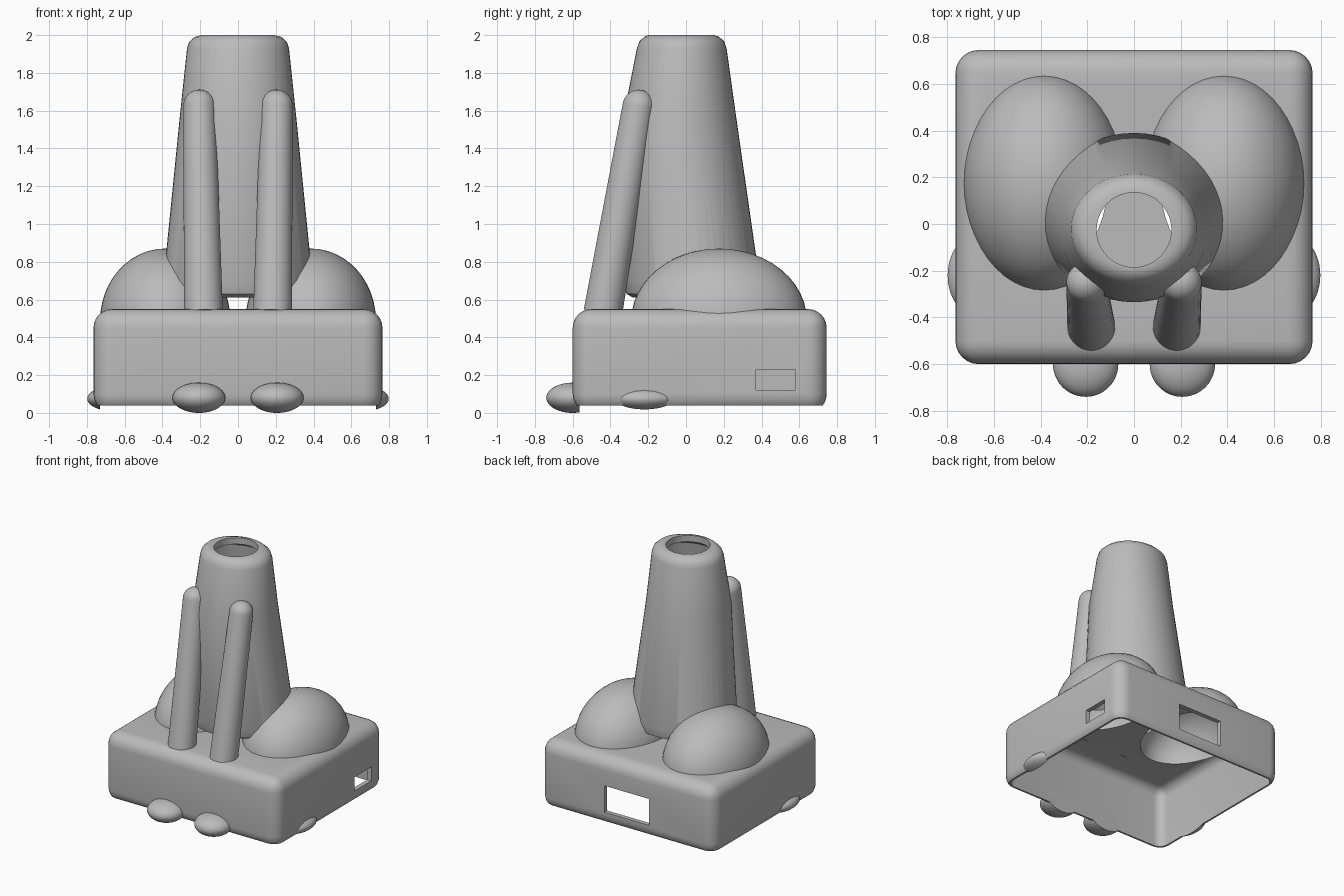
import bpy, bmesh, math
from mathutils import Vector, Matrix

if "Cube" in bpy.data.objects:
    bpy.data.objects.remove(bpy.data.objects["Cube"], do_unlink=True)

WALL = 0.035
grey = bpy.data.materials.new("plain grey")
grey.use_nodes = True
GREY = (0.5, 0.5, 0.5, 1)
grey.diffuse_color = GREY
grey.node_tree.nodes["Principled BSDF"].inputs["Base Color"].default_value = GREY


def make(name, bm):
    bmesh.ops.recalc_face_normals(bm, faces=bm.faces[:])
    mesh = bpy.data.meshes.new(name)
    bm.to_mesh(mesh)
    bm.free()
    mesh.materials.append(grey)
    ob = bpy.data.objects.new(name, mesh)
    bpy.context.collection.objects.link(ob)
    return ob


def box(name, lo, hi, radius=0):
    bm = bmesh.new()
    bmesh.ops.create_cube(bm, size=1)
    lo, hi = Vector(lo), Vector(hi)
    for v in bm.verts:
        v.co = (lo + hi) / 2 + v.co * (hi - lo)
    if radius:
        bmesh.ops.bevel(bm, geom=bm.edges[:], offset=radius, segments=6,
                        profile=0.5, affect='EDGES')
    return make(name, bm)


def ellipsoid(name, center, radii):
    bm = bmesh.new()
    bmesh.ops.create_uvsphere(bm, u_segments=48, v_segments=24, radius=1)
    bm.transform(Matrix.Translation(center) @ Matrix.Diagonal((*radii, 1)))
    return make(name, bm)


def loft(name, rings, n=48):
    """Closed skin through ellipses given as (z, half width, front y, back y)."""
    bm = bmesh.new()
    loops = []
    for z, rx, yf, yb in rings:
        angles = [2 * math.pi * i / n for i in range(n)]
        loops.append([bm.verts.new((rx * math.cos(a), (yf + yb) / 2
                      + (yb - yf) / 2 * math.sin(a), z)) for a in angles])
    for a, b in zip(loops, loops[1:]):
        for i in range(n):
            j = (i + 1) % n
            bm.faces.new((a[i], a[j], b[j], b[i]))
    bm.faces.new(loops[0][::-1])
    bm.faces.new(loops[-1])
    return make(name, bm)


def tapered_leg(name, bottom, top, r0, r1):
    """Slanted round bar with a dome on its upper end."""
    bottom, top = Vector(bottom), Vector(top)
    length = (top - bottom).length
    caps = [i * math.pi / 16 for i in range(8)]
    rings = [(0, r0, -r0, r0)]
    for a in caps:
        r = r1 * math.cos(a)
        rings.append((length + r1 * math.sin(a), r, -r, r))
    ob = loft(name, rings, 32)
    turn = (top - bottom).to_track_quat('Z', 'Y').to_matrix().to_4x4()
    ob.data.transform(Matrix.Translation(bottom) @ turn)
    return ob


def cut(ob, *cutters):
    for c in cutters:
        m = ob.modifiers.new("cut", 'BOOLEAN')
        m.operation = 'DIFFERENCE'
        m.solver = 'EXACT'
        m.object = c


# Hollow cutters
room = box("room_cutter", (-0.73, -0.565, -0.5), (0.73, 0.71, 0.515), 0.07)
slab = box("underside_cutter", (-2, -2, -1), (2, 2, 0.04))
side_port = box("side_port_cutter", (0.6, 0.37, 0.12), (1, 0.58, 0.23))
back_port = box("back_port_cutter", (-0.195, 0.6, 0.12), (0.195, 1, 0.33))
bore = loft("bore_cutter", [
    (0.655, 0.34, -0.29, 0.34), (0.70, 0.36, -0.30, 0.355),
    (1.55, 0.275, -0.30, 0.23), (1.92, 0.235, -0.225, 0.18),
    (1.95, 0.16, -0.185, 0.135), (2.2, 0.16, -0.185, 0.135)])
cutters = [room, slab, side_port, back_port, bore]

# Tower
tower = loft("tower", [
    (0.61, 0.34, -0.28, 0.33), (0.63, 0.38, -0.315, 0.375),
    (0.70, 0.395, -0.335, 0.39), (1.55, 0.31, -0.335, 0.268),
    (1.93, 0.27, -0.26, 0.215), (1.965, 0.258, -0.248, 0.203),
    (1.99, 0.23, -0.222, 0.177), (2.0, 0.19, -0.2, 0.15)])
cut(tower, bore)
visible = [tower]

# Base shell
base = box("base", (-0.765, -0.60, 0), (0.765, 0.745, 0.55), 0.1)
cut(base, room, slab, side_port, back_port)
visible.append(base)

for side, s in (("left", 1), ("right", -1)):
    # Hollow domes, open to the base and the tower
    spot = Vector((s * 0.385, 0.175, 0.49))
    outer = Vector((0.345, 0.465, 0.38))
    dome = ellipsoid(side + "_dome", spot, outer)
    hollow = ellipsoid(side + "_dome_cutter", spot, outer - Vector((WALL,) * 3))
    cutters.append(hollow)
    cut(dome, hollow, room, bore)
    cut(base, hollow)
    cut(tower, hollow)
    # Front legs
    leg = tapered_leg(side + "_front_leg", (s * 0.183, -0.44, 0.53),
                      (s * 0.204, -0.25, 1.625), 0.103, 0.086)
    cut(leg, bore)
    # Front and side feet, trimmed flush with the inside of the base
    toe = ellipsoid(side + "_front_foot", (s * 0.207, -0.60, 0.08), (0.14, 0.14, 0.08))
    foot = ellipsoid(side + "_side_foot", (s * 0.67, -0.22, 0.075), (0.128, 0.175, 0.064))
    cut(toe, room)
    cut(foot, room)
    visible += [dome, leg, toe, foot]

for c in cutters:
    c.hide_render = True
    c.hide_viewport = True
    c.display_type = 'WIRE'

# Bake the cuts and smooth the curved faces
bpy.context.view_layer.update()
graph = bpy.context.evaluated_depsgraph_get()
baked = [(ob, bpy.data.meshes.new_from_object(ob.evaluated_get(graph))) for ob in visible]
bpy.ops.object.select_all(action='DESELECT')
for ob, mesh in baked:
    ob.modifiers.clear()
    ob.data = mesh
    ob.select_set(True)
bpy.context.view_layer.objects.active = tower
bpy.ops.object.shade_smooth_by_angle(angle=math.radians(35))
for c in cutters:
    bpy.data.objects.remove(c, do_unlink=True)
